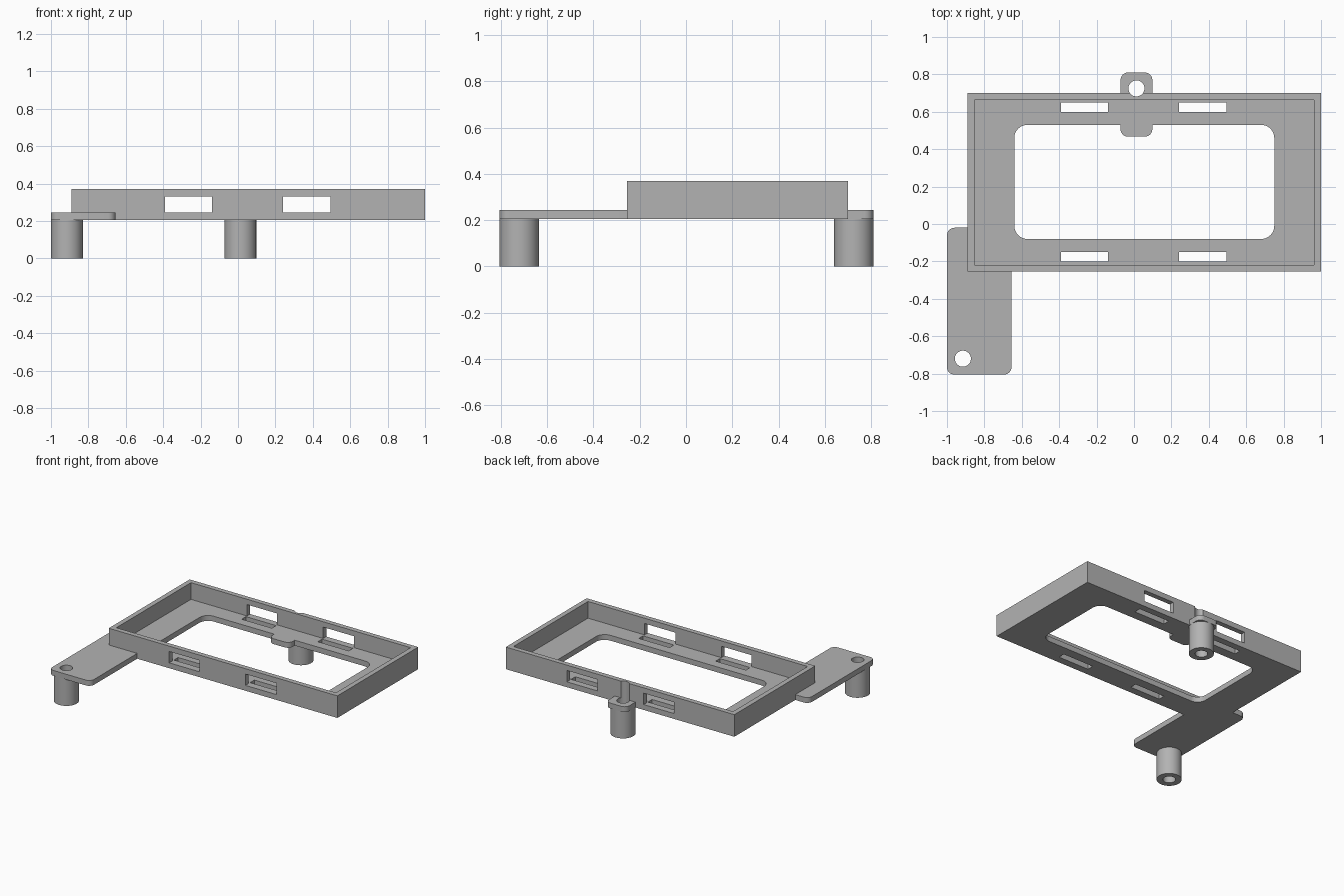
import bpy
import bmesh
from math import cos, sin, pi, radians

cube = bpy.data.objects.get("Cube")
if cube:
    bpy.data.objects.remove(cube, do_unlink=True)

grey = bpy.data.materials.new("plain grey")
grey.use_nodes = True
grey.diffuse_color = (0.45, 0.45, 0.45, 1)
grey.node_tree.nodes["Principled BSDF"].inputs["Base Color"].default_value = (0.45, 0.45, 0.45, 1)


def prism(name, outline, z0, z1):
    """Extrude a flat outline from z0 up to z1."""
    bm = bmesh.new()
    face = bm.faces.new([bm.verts.new((x, y, z0)) for x, y in outline])
    top = bmesh.ops.extrude_face_region(bm, geom=[face])["geom"]
    bmesh.ops.translate(bm, vec=(0, 0, z1 - z0),
                        verts=[v for v in top if isinstance(v, bmesh.types.BMVert)])
    bmesh.ops.recalc_face_normals(bm, faces=bm.faces)
    mesh = bpy.data.meshes.new(name)
    bm.to_mesh(mesh)
    bm.free()
    mesh.materials.append(grey)
    obj = bpy.data.objects.new(name, mesh)
    bpy.context.collection.objects.link(obj)
    return obj


def rect(x0, x1, y0, y1, r=0, steps=8):
    """Rectangle outline with optional rounded corners."""
    if not r:
        return [(x0, y0), (x1, y0), (x1, y1), (x0, y1)]
    corners = [(x1 - r, y1 - r), (x0 + r, y1 - r), (x0 + r, y0 + r), (x1 - r, y0 + r)]
    return [(cx + r * cos(pi / 2 * (q + i / steps)), cy + r * sin(pi / 2 * (q + i / steps)))
            for q, (cx, cy) in enumerate(corners) for i in range(steps + 1)]


def circle(x, y, r, n=48):
    return [(x + r * cos(2 * pi * i / n), y + r * sin(2 * pi * i / n)) for i in range(n)]


def combine(target, tool, operation):
    """Apply a boolean and discard the tool."""
    tool.hide_render = True
    mod = target.modifiers.new(operation, "BOOLEAN")
    mod.operation, mod.solver, mod.object = operation, "EXACT", tool
    bpy.context.view_layer.objects.active = target
    bpy.ops.object.modifier_apply(modifier=mod.name)
    bpy.data.objects.remove(tool, do_unlink=True)


def cut(target, outline, z0, z1):
    combine(target, prism("cutter", outline, z0, z1), "DIFFERENCE")


BASE, FLOOR, TOP = 0.205, 0.245, 0.37
POSTS = {"front_post": (-0.915, -0.72), "back_post": (0.013, 0.725)}

# Tray: shallow walls around a floor with a large rounded window
tray = prism("tray_frame", rect(-0.89, 1, -0.255, 0.70), BASE, TOP)
cut(tray, rect(-0.853, 0.963, -0.218, 0.663), FLOOR, 1)
cut(tray, rect(-0.64, 0.75, -0.08, 0.53, 0.07), 0, 1)

# Mounting arm and back tab, level with the floor
combine(tray, prism("arm", rect(-1, -0.655, -0.805, -0.02, 0.04), BASE, FLOOR), "UNION")
combine(tray, prism("tab", rect(-0.072, 0.098, 0.467, 0.81, 0.04), BASE, FLOOR), "UNION")

# Slots through both long walls and through the floor beside them
for x0, x1 in ((-0.39, -0.14), (0.24, 0.495)):
    cut(tray, rect(x0, x1, -0.5, 0.9), FLOOR, 0.33)
    for y0, y1 in ((-0.20, -0.15), (0.60, 0.65)):
        cut(tray, rect(x0, x1, y0, y1), 0, 0.3)

# Hollow posts, with the bores carried up through the tray
objects = [tray]
for name, (x, y) in POSTS.items():
    post = prism(name, circle(x, y, 0.085), 0, BASE)
    for part in (post, tray):
        cut(part, circle(x, y, 0.043), -0.5, 1)
    objects.append(post)

# Smooth the round surfaces, keep edges crisp
for obj in objects:
    bpy.ops.object.select_all(action="DESELECT")
    obj.select_set(True)
    bpy.context.view_layer.objects.active = obj
    bpy.ops.object.shade_smooth_by_angle(angle=radians(30))
